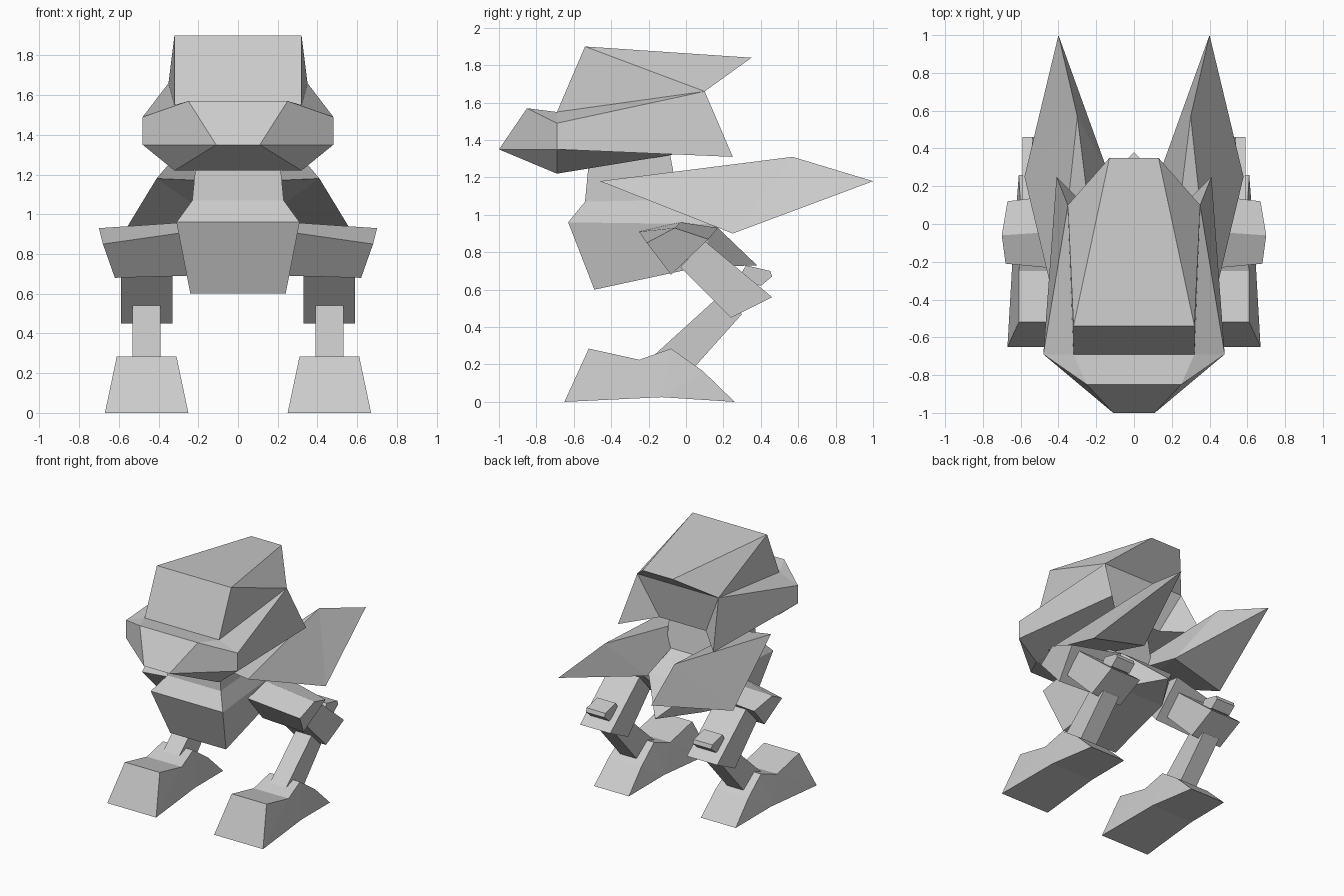
import bpy
import bmesh

default_cube = bpy.data.objects.get("Cube")
if default_cube:
    bpy.data.objects.remove(default_cube, do_unlink=True)

# One plain grey material for every part
grey = bpy.data.materials.new("plain grey")
grey.use_nodes = True
grey.diffuse_color = (0.6, 0.6, 0.6, 1)
shader = next(n for n in grey.node_tree.nodes if n.type == "BSDF_PRINCIPLED")
shader.inputs["Base Color"].default_value = grey.diffuse_color


def finish(name, bm):
    """Turn a bmesh into a flat shaded object with outward normals."""
    bmesh.ops.triangulate(bm, faces=[f for f in bm.faces if len(f.verts) > 4])
    bmesh.ops.recalc_face_normals(bm, faces=bm.faces)
    mesh = bpy.data.meshes.new(name)
    bm.to_mesh(mesh)
    bm.free()
    mesh.materials.append(grey)
    obj = bpy.data.objects.new(name, mesh)
    bpy.context.collection.objects.link(obj)
    return obj


def symmetric_shell(name, points, middle, sides):
    """Capital letters are +x corners, small letters their mirror images.
    Middle faces span both halves, side faces are repeated on each half."""
    bm = bmesh.new()
    corner = {}
    for key, (x, y, z) in points.items():
        corner[key] = bm.verts.new((x, y, z))
        corner[key.lower()] = bm.verts.new((-x, y, z)) if x else corner[key]
    faces = middle.split()
    for face in sides.split():
        faces += [face, face.lower()]
    for face in faces:
        bm.faces.new([corner[letter] for letter in face])
    return finish(name, bm)


def one_side_shell(name, points, faces, side):
    """Closed faceted solid on one side of the body."""
    bm = bmesh.new()
    corner = {k: bm.verts.new((side * x, y, z)) for k, (x, y, z) in points.items()}
    for face in faces.split():
        bm.faces.new([corner[letter] for letter in face])
    return finish(name, bm)


def slab(name, profile, centre):
    """Side profile of (y, z, half width) spread evenly about a centre x."""
    bm = bmesh.new()
    outer = [bm.verts.new((centre + w, y, z)) for y, z, w in profile]
    inner = [bm.verts.new((centre - w, y, z)) for y, z, w in profile]
    bm.faces.new(outer)
    bm.faces.new(inner[::-1])
    for i in range(len(profile)):
        bm.faces.new((outer[i - 1], outer[i], inner[i], inner[i - 1]))
    return finish(name, bm)


def even(width, *outline):
    """Give every point of an outline the same half width."""
    return [(y, z, width) for y, z in outline]


# Head: cranium, brow, snout and cheek flaps in one faceted shell
head_points = {
    "U": (0.32, -0.54, 1.90),   # cranium front top
    "K": (0.13, 0.35, 1.84),    # cranium rear tip
    "X": (0.32, -0.69, 1.55),   # cranium front foot
    "F": (0.35, 0.10, 1.66),    # temple
    "A": (0.25, -0.85, 1.57),   # brow
    "B": (0.48, -0.69, 1.49),   # cheek top
    "C": (0.48, -0.69, 1.35),   # cheek bottom
    "D": (0.11, -1.0, 1.35),    # snout tip
    "E": (0.32, -0.69, 1.22),   # chin
    "G": (0.41, 0.25, 1.31),    # flap tip
    "H": (0.20, 0.04, 1.34),    # nape
}
symmetric_shell("head", head_points,
                "UukK UuxX KkfF FfhH HheE DdeE AadD AaxX",
                "UXF UFK FGH CEHG DCE ADCB ABX BXF BCGF")

# Torso with the neck rising out of it
torso_points = {
    "A": (0.31, -0.63, 0.96),   # chest rim
    "B": (0.24, -0.49, 0.60),   # belly front
    "C": (0.20, 0.07, 0.72),    # belly rear
    "T": (0, 0.38, 0.73),       # tail tip
    "D": (0.22, 0.15, 0.95),    # rump
    "E": (0.23, -0.54, 1.07),   # neck base front
    "F": (0.21, -0.52, 1.28),   # neck top front
    "G": (0.20, -0.09, 1.35),   # neck top rear
    "I": (0.20, -0.04, 1.08),   # neck base rear
}
symmetric_shell("torso", torso_points,
                "AabB AaeE EefF FfgG GgiI IidD DdT CcT BbcC",
                "ABCD DCT AEID EFGI")

# Wing: front, peak, tip, low outer corner and two inner roots
wing_points = {
    "N": (0.41, -0.46, 1.18),
    "P": (0.30, 0.57, 1.31),
    "T": (0.40, 1.0, 1.18),
    "Q": (0.58, 0.25, 0.90),
    "R": (0.14, 0.28, 0.99),
    "S": (0.18, -0.40, 1.17),
}
wing_faces = "NPQ PTQ TQR NQR NRS NPS PSR PRT"

# Hip: diamond section, outer end A-D and inner end E-H
hip_points = {
    "A": (0.70, -0.06, 0.93),
    "B": (0.68, -0.21, 0.85),
    "C": (0.62, -0.08, 0.68),
    "D": (0.67, 0.12, 0.87),
    "E": (0.26, -0.03, 0.96),
    "F": (0.26, -0.25, 0.91),
    "G": (0.26, -0.07, 0.69),
    "H": (0.26, 0.17, 0.93),
}
hip_faces = "ABCD EFGH ABFE BCGF CDHG DAEH"

# Leg outlines
thigh = even(0.13, (0.10, 0.86), (0.46, 0.56), (0.24, 0.45), (-0.03, 0.72))
spur = even(0.08, (0.32, 0.73), (0.45, 0.70), (0.46, 0.67), (0.40, 0.62), (0.28, 0.66))
shin = even(0.07, (0.16, 0.55), (0.30, 0.47), (0.04, 0.18), (-0.17, 0.25))
foot = [
    (-0.65, 0, 0.21), (-0.52, 0.285, 0.15), (-0.25, 0.225, 0.15),
    (-0.08, 0.285, 0.13), (0.09, 0.165, 0.14), (0.26, 0, 0.15),
    (-0.13, 0.025, 0.18),
]

# Everything that comes in pairs
for label, side in (("left", 1), ("right", -1)):
    one_side_shell(label + "_wing", wing_points, wing_faces, side)
    one_side_shell(label + "_hip", hip_points, hip_faces, side)
    for part, outline in (("thigh", thigh), ("knee_spur", spur),
                          ("shin", shin), ("foot", foot)):
        slab(label + "_" + part, outline, side * 0.46)
